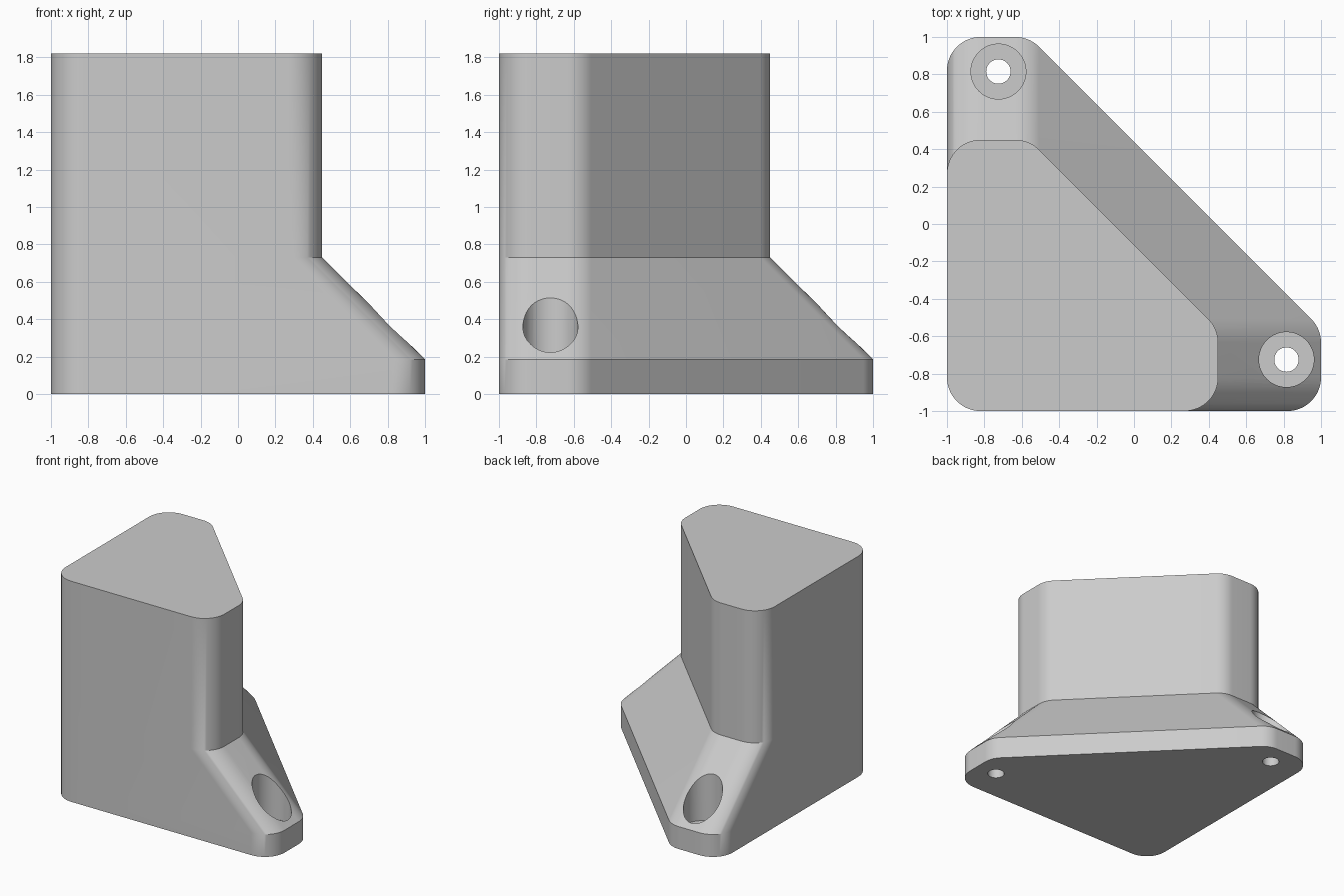
import bpy, bmesh
from math import sin, cos, pi
from mathutils import Vector

cube = bpy.data.objects.get("Cube")
if cube:
    bpy.data.objects.remove(cube, do_unlink=True)

grey = bpy.data.materials.new("plain grey")
grey.use_nodes = True
colour = (0.6, 0.6, 0.6, 1)
grey.diffuse_color = colour
grey.node_tree.nodes["Principled BSDF"].inputs["Base Color"].default_value = colour


def rounded(corners, radius=0.18, steps=16):
    """Outline of a convex polygon with filleted corners."""
    points = []
    for i, c in enumerate(corners):
        c = Vector(c)
        a = (Vector(corners[i - 1]) - c).normalized()
        b = (Vector(corners[(i + 1) % len(corners)]) - c).normalized()
        half = a.angle(b) / 2
        centre = c + (a + b).normalized() * radius / sin(half)
        start, sweep = -b, pi - 2 * half
        # quarter-turn frame: outward normal of the incoming edge, and its direction
        out = Vector((-a.y, a.x))
        for k in range(steps + 1):
            t = sweep * k / steps
            points.append(centre + radius * (out * cos(t) - a * sin(t)))
    return points


def outline(reach):
    """Footprint whose two arms end at the given reach along +x and +y."""
    return rounded([(-1, -1), (reach, -1), (reach, -0.56), (-0.56, reach), (-1, reach)])


def loft(name, sections):
    """Solid through matching outlines given as (points, height)."""
    bm = bmesh.new()
    rings = [[bm.verts.new((p.x, p.y, z)) for p in pts] for pts, z in sections]
    n = len(rings[0])
    for low, high in zip(rings, rings[1:]):
        for i in range(n):
            j = (i + 1) % n
            bm.faces.new((low[i], low[j], high[j], high[i]))
    bm.faces.new(rings[0][::-1])
    bm.faces.new(rings[-1])
    bmesh.ops.recalc_face_normals(bm, faces=bm.faces)
    mesh = bpy.data.meshes.new(name)
    bm.to_mesh(mesh)
    bm.free()
    mesh.materials.append(grey)
    obj = bpy.data.objects.new(name, mesh)
    bpy.context.collection.objects.link(obj)
    return obj


def circle(x, y, radius, steps=64):
    return [Vector((x + radius * cos(2 * pi * k / steps),
                    y + radius * sin(2 * pi * k / steps))) for k in range(steps)]


# Corner block: foot flange, sloped shoulder, upright column
foot, column = outline(1), outline(0.45)
block = loft("corner_block", [(foot, 0), (foot, 0.185), (column, 0.73), (column, 1.82)])

# Stepped screw holes in both arms
for side, x, y in (("right", 0.815, -0.725), ("back", -0.725, 0.815)):
    bore, recess = circle(x, y, 0.065), circle(x, y, 0.147)
    cutter = loft(side + "_hole_cutter",
                  [(bore, -0.1), (bore, 0.12), (recess, 0.12), (recess, 1)])
    cutter.hide_render = True
    cut = block.modifiers.new(side + "_hole", 'BOOLEAN')
    cut.operation, cut.solver, cut.object = 'DIFFERENCE', 'EXACT', cutter
    bpy.context.view_layer.objects.active = block
    bpy.ops.object.modifier_apply(modifier=cut.name)
    bpy.data.objects.remove(cutter, do_unlink=True)

# Smooth fillets and bores, crisp edges
bpy.ops.object.select_all(action='DESELECT')
block.select_set(True)
bpy.context.view_layer.objects.active = block
bpy.ops.object.shade_smooth_by_angle(angle=pi / 6)
